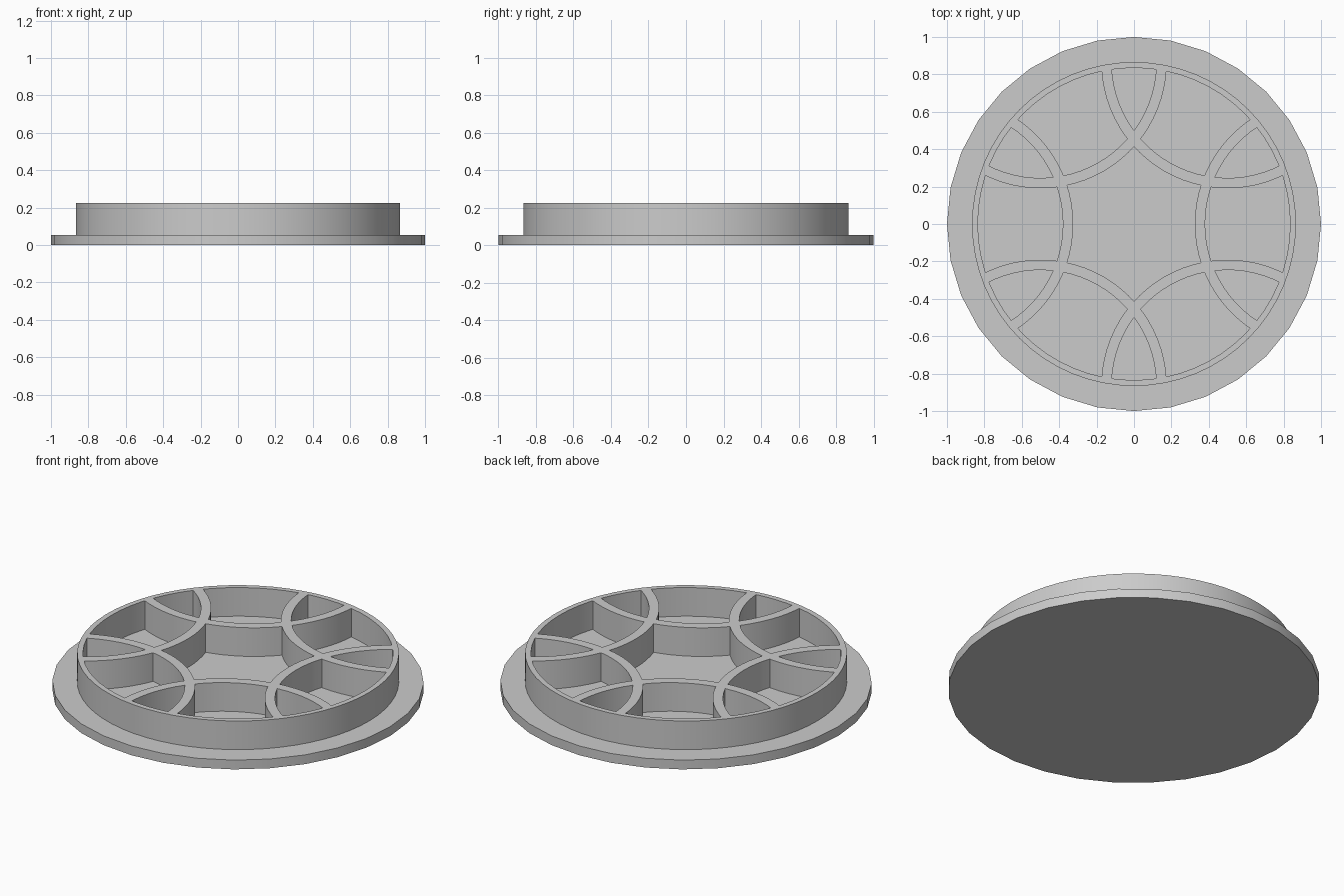
import bpy, bmesh, math
from mathutils import Matrix

cube = bpy.data.objects.get("Cube")
if cube:
    bpy.data.objects.remove(cube, do_unlink=True)

BASE_TOP, WALL_TOP, SINK = 0.055, 0.225, 0.04
RIM_OUT, RIM_IN = 0.866, 0.835
ARC_CENTRE, ARC_OUT, ARC_IN = 1.0, 0.675, 0.62

grey = bpy.data.materials.new("light grey")
grey.use_nodes = True
grey.diffuse_color = (0.6, 0.6, 0.6, 1)
grey.node_tree.nodes["Principled BSDF"].inputs["Base Color"].default_value = (0.6, 0.6, 0.6, 1)


def finish(name, bm):
    bmesh.ops.recalc_face_normals(bm, faces=bm.faces)
    mesh = bpy.data.meshes.new(name)
    bm.to_mesh(mesh)
    bm.free()
    mesh.materials.append(grey)
    obj = bpy.data.objects.new(name, mesh)
    bpy.context.collection.objects.link(obj)
    return obj


def wall(name, outer, inner, closed):
    """Upright wall between two matching plan outlines."""
    bm = bmesh.new()
    rows = [[bm.verts.new((x, y, z)) for x, y in line]
            for line, z in ((outer, SINK), (outer, WALL_TOP), (inner, WALL_TOP), (inner, SINK))]
    n = len(outer)
    for i in range(n if closed else n - 1):
        j = (i + 1) % n
        for k in range(4):
            a, b = rows[k], rows[(k + 1) % 4]
            bm.faces.new((a[i], a[j], b[j], b[i]))
    if not closed:
        for i in (0, n - 1):
            bm.faces.new([row[i] for row in rows])
    return finish(name, bm)


def circle(r, n=64):
    return [(r * math.cos(math.tau * i / n), r * math.sin(math.tau * i / n)) for i in range(n)]


def arc(r, turn, n=24):
    """Arc bulging to the middle, ending inside the rim's thickness."""
    end_r = (RIM_OUT + RIM_IN) / 2
    half = math.acos((ARC_CENTRE**2 + r**2 - end_r**2) / (2 * ARC_CENTRE * r))
    rot = Matrix.Rotation(turn, 2)
    pts = []
    for i in range(n + 1):
        a = half * (2 * i / n - 1)
        x, y = ARC_CENTRE - r * math.cos(a), r * math.sin(a)
        pts.append((rot[0][0] * x + rot[0][1] * y, rot[1][0] * x + rot[1][1] * y))
    return pts


# Flat round flange
bm = bmesh.new()
bmesh.ops.create_cone(bm, cap_ends=True, segments=32, radius1=1, radius2=1, depth=BASE_TOP,
                      matrix=Matrix.Translation((0, 0, BASE_TOP / 2)))
flange = finish("base_flange", bm)

# Raised rim joined with six crossing curved ribs
rim = wall("rim_and_ribs", circle(RIM_OUT), circle(RIM_IN), True)
ribs = []
for i in range(6):
    turn = i * math.pi / 3
    rib = wall(f"rib_{i + 1}", arc(ARC_OUT, turn), arc(ARC_IN, turn), False)
    rib.hide_render = True
    ribs.append(rib)
    mod = rim.modifiers.new("join_rib", "BOOLEAN")
    mod.operation, mod.solver, mod.object = "UNION", "EXACT", rib

bpy.context.view_layer.update()
joined = bpy.data.meshes.new_from_object(rim.evaluated_get(bpy.context.evaluated_depsgraph_get()))
rim.modifiers.clear()
rim.data = joined
for rib in ribs:
    bpy.data.objects.remove(rib, do_unlink=True)

# Smooth curved sides, crisp rims
bpy.ops.object.select_all(action="DESELECT")
for obj in (flange, rim):
    obj.select_set(True)
bpy.context.view_layer.objects.active = rim
bpy.ops.object.shade_smooth_by_angle(angle=math.radians(30))
